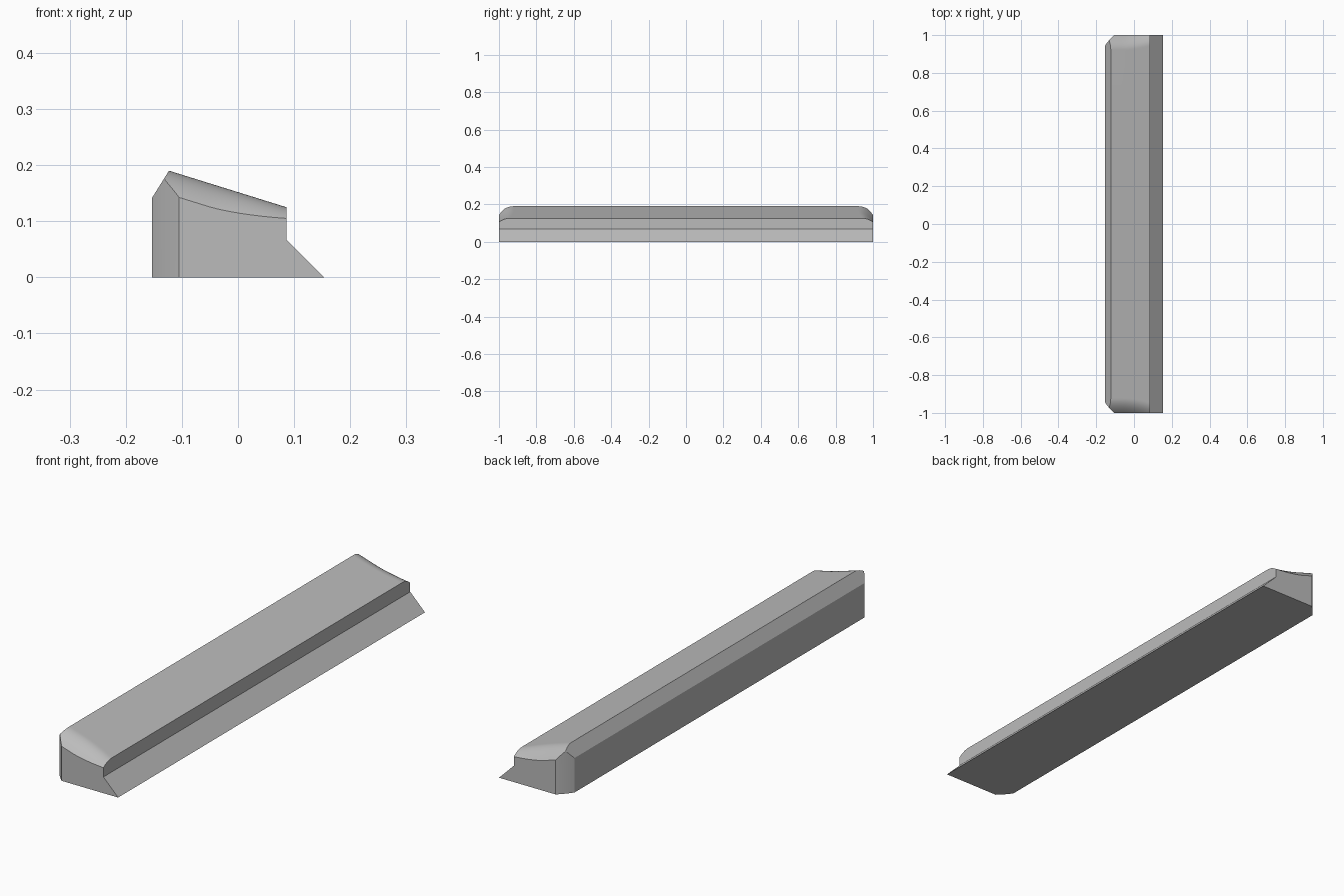
import bpy
import bmesh
import math

cube = bpy.data.objects.get("Cube")
if cube:
    bpy.data.objects.remove(cube, do_unlink=True)

# Main section dimensions
BACK, RIDGE, LIP, TOE = -0.153, -0.123, 0.086, 0.153
CORNER = 0.945          # where the vertical corner cut begins
COLUMNS = 14


def top_plane(x):
    return 0.19 - 0.311 * (x - RIDGE)


def back_slope(x):
    return 0.142 + 1.6 * (x - BACK)


def end_drop(x, y):
    """How far the rounded ends fall below the sloping top."""
    s = min(1, max(0, (x + 0.05) / 0.136))
    depth = 0.042 - 0.022 * s ** 1.5
    start = 1 - math.sqrt(depth / 7)
    return 7 * max(0, abs(y) - start) ** 2


def section(y):
    """Outline of the bar at one position along its length."""
    t = max(0, (abs(y) - CORNER) / (1 - CORNER))
    left = BACK + 0.048 * t - 0.012 * t * (1 - t)
    ridge = max(left, RIDGE - end_drop(RIDGE, y) / 1.911)
    left_top = min(back_slope(left), top_plane(left) - end_drop(left, y))
    points = [(TOE, 0), (left, 0), (left, left_top)]
    for i in range(COLUMNS + 1):
        x = ridge + (LIP - ridge) * i / COLUMNS
        points.append((x, top_plane(x) - end_drop(x, y)))
    points.append((LIP, 0.067))
    return [(x, y, z) for x, z in points]


# Stations are dense only in the rounded ends
half = [0.92 + 0.005 * i for i in range(17)]
stations = [-y for y in reversed(half)] + half

# Loft the sections into one closed bar
bm = bmesh.new()
rings = [[bm.verts.new(p) for p in section(y)] for y in stations]
for a, b in zip(rings, rings[1:]):
    for i in range(len(a)):
        j = (i + 1) % len(a)
        bm.faces.new((a[i], a[j], b[j], b[i]))
bm.faces.new(rings[0])
bm.faces.new(rings[-1])
bmesh.ops.remove_doubles(bm, verts=bm.verts, dist=0.0001)
bmesh.ops.recalc_face_normals(bm, faces=bm.faces)
mesh = bpy.data.meshes.new("sloped_bar")
bm.to_mesh(mesh)
bm.free()

bar = bpy.data.objects.new("sloped_bar", mesh)
bpy.context.collection.objects.link(bar)

# Plain grey finish
grey = bpy.data.materials.new("plain_grey")
grey.use_nodes = True
colour = (0.5, 0.5, 0.5, 1)
grey.diffuse_color = colour
grey.node_tree.nodes["Principled BSDF"].inputs["Base Color"].default_value = colour
mesh.materials.append(grey)

# Smooth the rounded ends, keep the long edges crisp
bpy.ops.object.select_all(action="DESELECT")
bar.select_set(True)
bpy.context.view_layer.objects.active = bar
bpy.ops.object.shade_smooth_by_angle(angle=math.radians(25))
